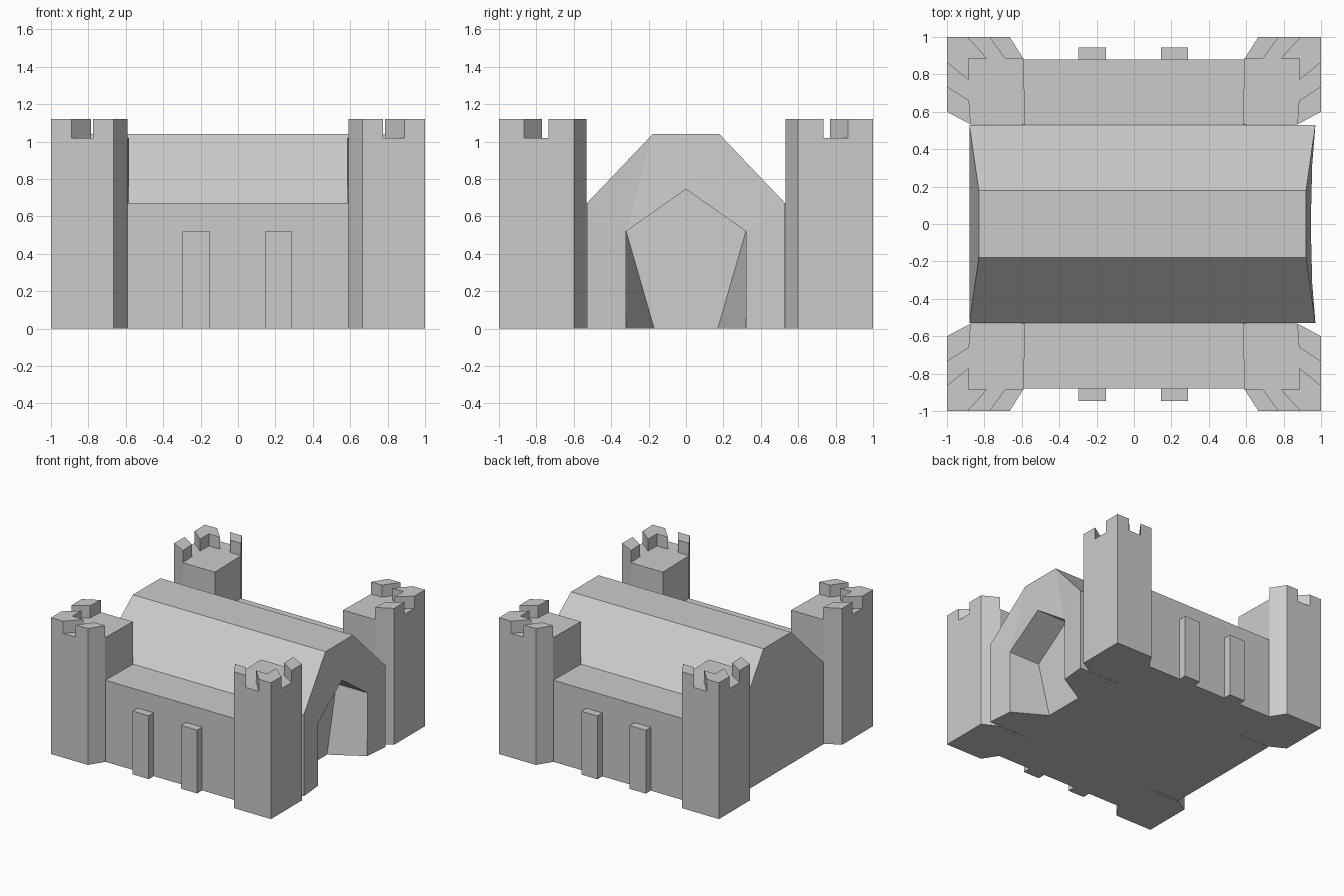
import bpy, bmesh

if "Cube" in bpy.data.objects:
    bpy.data.objects.remove(bpy.data.objects["Cube"])


def make_object(name, bm):
    bmesh.ops.remove_doubles(bm, verts=bm.verts, dist=0.0005)
    bmesh.ops.recalc_face_normals(bm, faces=bm.faces)
    mesh = bpy.data.meshes.new(name)
    bm.to_mesh(mesh)
    bm.free()
    ob = bpy.data.objects.new(name, mesh)
    bpy.context.collection.objects.link(ob)
    return ob


def prism(bm, outline, z0, z1):
    """Vertical extrusion of an xy outline."""
    low = [bm.verts.new((x, y, z0)) for x, y in outline]
    top = [bm.verts.new((x, y, z1)) for x, y in outline]
    bm.faces.new(low)
    bm.faces.new(top)
    n = len(outline)
    for i in range(n):
        j = (i + 1) % n
        bm.faces.new((low[i], low[j], top[j], top[i]))


def flip(outline, sx, sy):
    return [(x * sx, y * sy) for x, y in outline]


# Corner towers with slanted-gap battlements
TOWER = [(1, 1), (0.665, 1), (0.59, 0.882), (0.583, 0.532), (0.873, 0.532), (1, 0.6)]
MERLONS = {
    "corner": [(1, 1), (0.89, 1), (0.785, 0.885), (0.885, 0.885), (0.885, 0.77), (1, 0.865)],
    "side": [(0.775, 1), (0.665, 1), (0.59, 0.882), (0.69, 0.885)],
    "end": [(1, 0.735), (1, 0.6), (0.873, 0.532), (0.882, 0.66)],
}
for sx, end in ((1, "entrance"), (-1, "rear")):
    for sy, side in ((-1, "front"), (1, "back")):
        bm = bmesh.new()
        prism(bm, flip(TOWER, sx, sy), 0, 1.02)
        make_object(f"tower_{end}_{side}", bm)
        for part, outline in MERLONS.items():
            bm = bmesh.new()
            prism(bm, flip(outline, sx, sy), 1.02, 1.12)
            make_object(f"merlon_{part}_{end}_{side}", bm)

# Low side aisles and their buttresses
for sy, side in ((-1, "front"), (1, "back")):
    bm = bmesh.new()
    prism(bm, flip([(-0.6, 0.53), (0.6, 0.53), (0.6, 0.88), (-0.6, 0.88)], 1, sy), 0, 0.67)
    make_object(f"aisle_{side}", bm)
    for cx, pos in ((-0.223, "left"), (0.217, "right")):
        bm = bmesh.new()
        prism(bm, flip([(cx - 0.073, 0.88), (cx + 0.073, 0.88),
                        (cx + 0.073, 0.945), (cx - 0.073, 0.945)], 1, sy), 0, 0.52)
        make_object(f"buttress_{side}_{pos}", bm)

# Central hall: half points, mirrored in y
P = {
    "wall_foot": (0.97, 0.53, 0), "wall_mid": (0.97, 0.53, 0.52),
    "eave": (0.97, 0.53, 0.67), "ridge": (0.92, 0.178, 1.04),
    "apex": (0.945, 0, 0.745), "jamb_top": (0.953, 0.32, 0.52),
    "jamb_foot": (0.95, 0.32, 0), "inner_foot": (0.69, 0.17, 0),
    "inner_top": (0.67, 0.32, 0.52), "inner_apex": (0.67, 0, 0.745),
    "rear_foot": (-0.88, 0.53, 0), "rear_eave": (-0.88, 0.53, 0.67),
    "rear_ridge": (-0.83, 0.178, 1.04),
}
HALF = [
    "wall_foot wall_mid jamb_top jamb_foot",
    "wall_mid eave jamb_top",
    "eave ridge jamb_top",
    "ridge apex jamb_top",
    "jamb_foot jamb_top inner_top inner_foot",
    "jamb_top apex inner_apex inner_top",
    "wall_foot wall_mid eave rear_eave rear_foot",
    "eave ridge rear_ridge rear_eave",
]
bm = bmesh.new()
V = {(n, s): bm.verts.new((x, y * s, z))
     for n, (x, y, z) in P.items() for s in ((1, -1) if y else (1,))}


def vert(n, s):
    return V.get((n, s)) or V[(n, 1)]


for s in (1, -1):
    for names in HALF:
        bm.faces.new([vert(n, s) for n in names.split()])


def spanning(names):
    """Face running across the centre line."""
    names = names.split()
    ring = [vert(n, 1) for n in names] + [vert(n, -1) for n in reversed(names)]
    bm.faces.new(list(dict.fromkeys(ring)))


spanning("ridge apex")                                 # gable above door
spanning("inner_foot inner_top inner_apex")            # door panel
spanning("ridge rear_ridge")                           # flat ridge
spanning("rear_foot rear_eave")                        # rear wall
spanning("rear_eave rear_ridge")                       # rear hip
spanning("rear_foot wall_foot jamb_foot inner_foot")   # underside
make_object("hall", bm)
